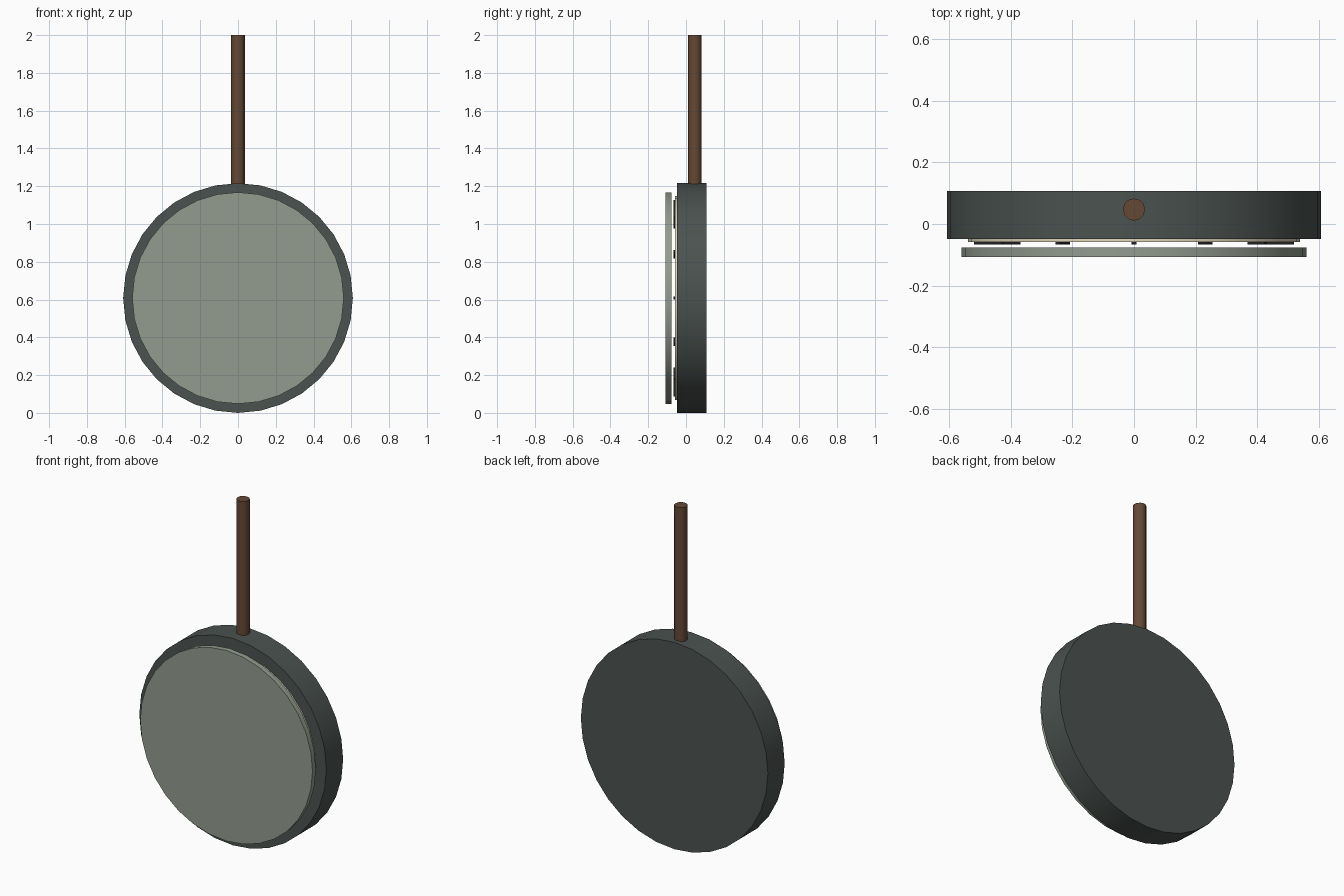
import bpy
from math import radians, sin, cos

if "Cube" in bpy.data.objects:
    bpy.data.objects.remove(bpy.data.objects["Cube"])

CZ = 0.608          # height of the clock centre
SIDES = 32


def material(name, rgb):
    m = bpy.data.materials.new(name)
    m.diffuse_color = (*rgb, 1)
    m.use_nodes = True
    m.node_tree.nodes["Principled BSDF"].inputs["Base Color"].default_value = m.diffuse_color
    return m


CASE = material("dark_metal", (0.07, 0.085, 0.08))
CREAM = material("cream", (0.75, 0.68, 0.5))
BLACK = material("black", (0.015, 0.015, 0.015))
GLASS = material("pale_glass", (0.29, 0.33, 0.27))
BROWN = material("brown_rod", (0.13, 0.065, 0.035))


def finish(name, mat):
    ob = bpy.context.object
    ob.name = name
    ob.data.materials.append(mat)
    return ob


def disc(name, radius, y0, y1, mat):
    """Flat drum whose axis runs along y."""
    bpy.ops.mesh.primitive_cylinder_add(
        vertices=SIDES, radius=radius, depth=y1 - y0,
        location=(0, (y0 + y1) / 2, CZ), rotation=(radians(90), 0, 0))
    bpy.ops.object.shade_smooth_by_angle(angle=radians(30))
    return finish(name, mat)


# Case, dial and cover glass
disc("clock_case", 0.608, -0.048, 0.108, CASE)
disc("dial", 0.54, -0.058, -0.044, CREAM)
disc("cover_glass", 0.56, -0.108, -0.077, GLASS)

# Hour marks, the four quarters slightly longer
for h in range(12):
    a = radians(30 * h)
    r0, r1 = (0.43, 0.52) if h % 3 == 0 else (0.43, 0.495)
    r = (r0 + r1) / 2
    bpy.ops.mesh.primitive_cube_add(
        size=1, location=(r * sin(a), -0.061, CZ + r * cos(a)),
        rotation=(0, a, 0), scale=(0.016, 0.012, r1 - r0))
    finish(f"hour_mark_{h}", BLACK)

# Hanging rod
bpy.ops.mesh.primitive_cylinder_add(
    vertices=12, radius=0.036, depth=0.82, location=(0, 0.047, 1.59))
bpy.ops.object.shade_smooth_by_angle(angle=radians(35))
finish("hanging_rod", BROWN)
